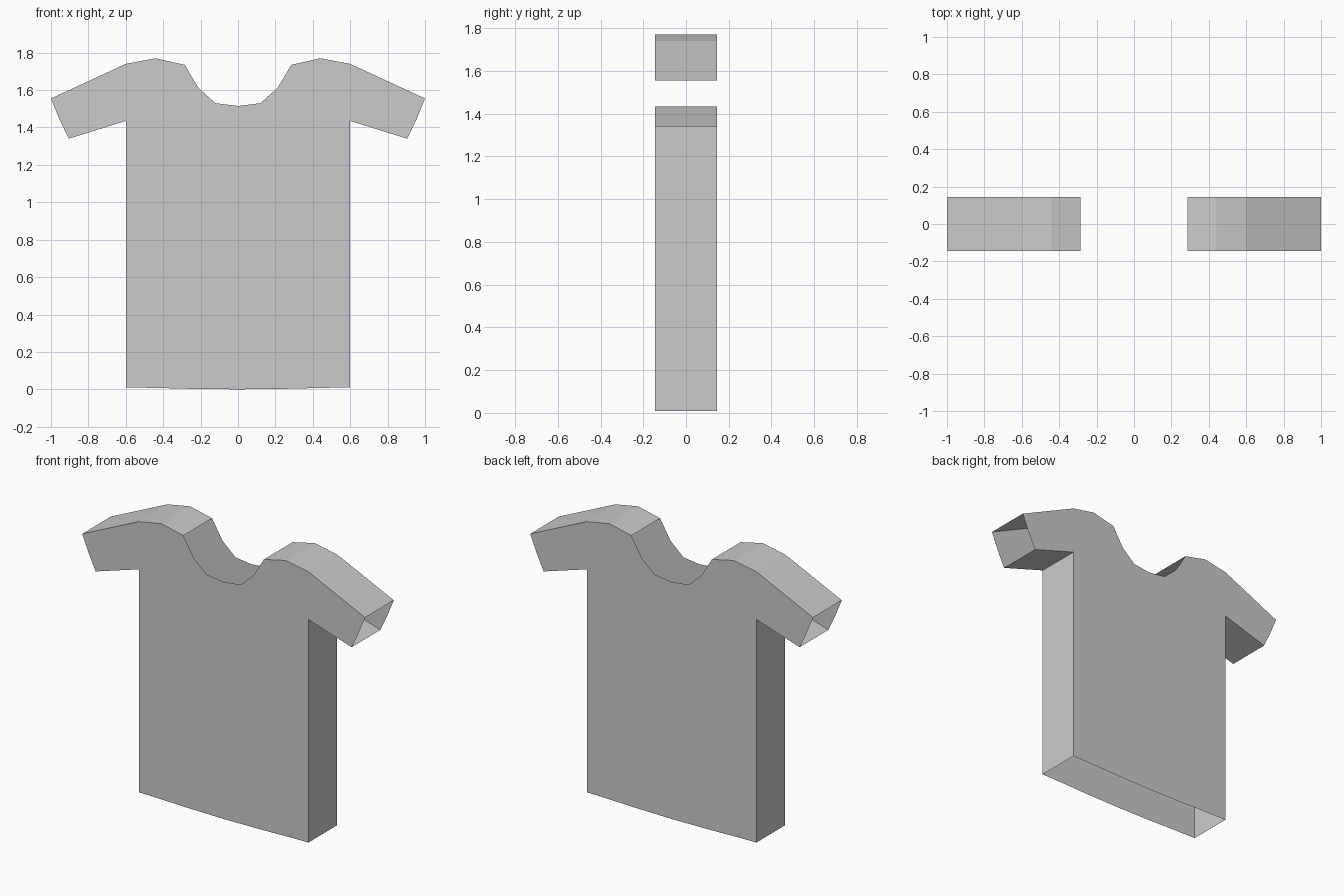
import bpy
import bmesh

if "Cube" in bpy.data.objects:
    bpy.data.objects.remove(bpy.data.objects["Cube"])

HALF_DEPTH = 0.145

# Right half of the outline, hem centre to neck centre.
# The flag says whether the edge leaving that point is closed by a fabric strip.
half = [
    (0.00, 0.000, False), (0.26, 0.003, False), (0.45, 0.008, False),   # hem (open)
    (0.60, 0.010, True),                                                # side seam
    (0.60, 1.435, True),                                                # under sleeve
    (0.905, 1.34, False), (0.955, 1.445, False),                        # cuff (open)
    (1.00, 1.555, True), (0.60, 1.74, True), (0.44, 1.77, True),        # sleeve top, shoulder
    (0.285, 1.735, False), (0.21, 1.61, False), (0.12, 1.53, False),    # neckline (open)
    (0.00, 1.515, False),
]

# Mirror to the full outline, keeping each flag with its edge
outline = [(x, z) for x, z, _ in half]
outline += [(-x, z) for x, z in outline[-2:0:-1]]
flags = [f for _, _, f in half[:-1]]
flags += flags[::-1]

bm = bmesh.new()
front = [bm.verts.new((x, -HALF_DEPTH, z)) for x, z in outline]
back = [bm.verts.new((x, HALF_DEPTH, z)) for x, z in outline]

# Front and back panels
bm.faces.new(front)
bm.faces.new(back[::-1])

# Strips joining the panels; neck, cuffs and hem stay open
count = len(outline)
for i, closed in enumerate(flags):
    if closed:
        j = (i + 1) % count
        bm.faces.new((front[j], front[i], back[i], back[j]))

mesh = bpy.data.meshes.new("shirt")
bm.to_mesh(mesh)
bm.free()
bpy.context.collection.objects.link(bpy.data.objects.new("shirt", mesh))
